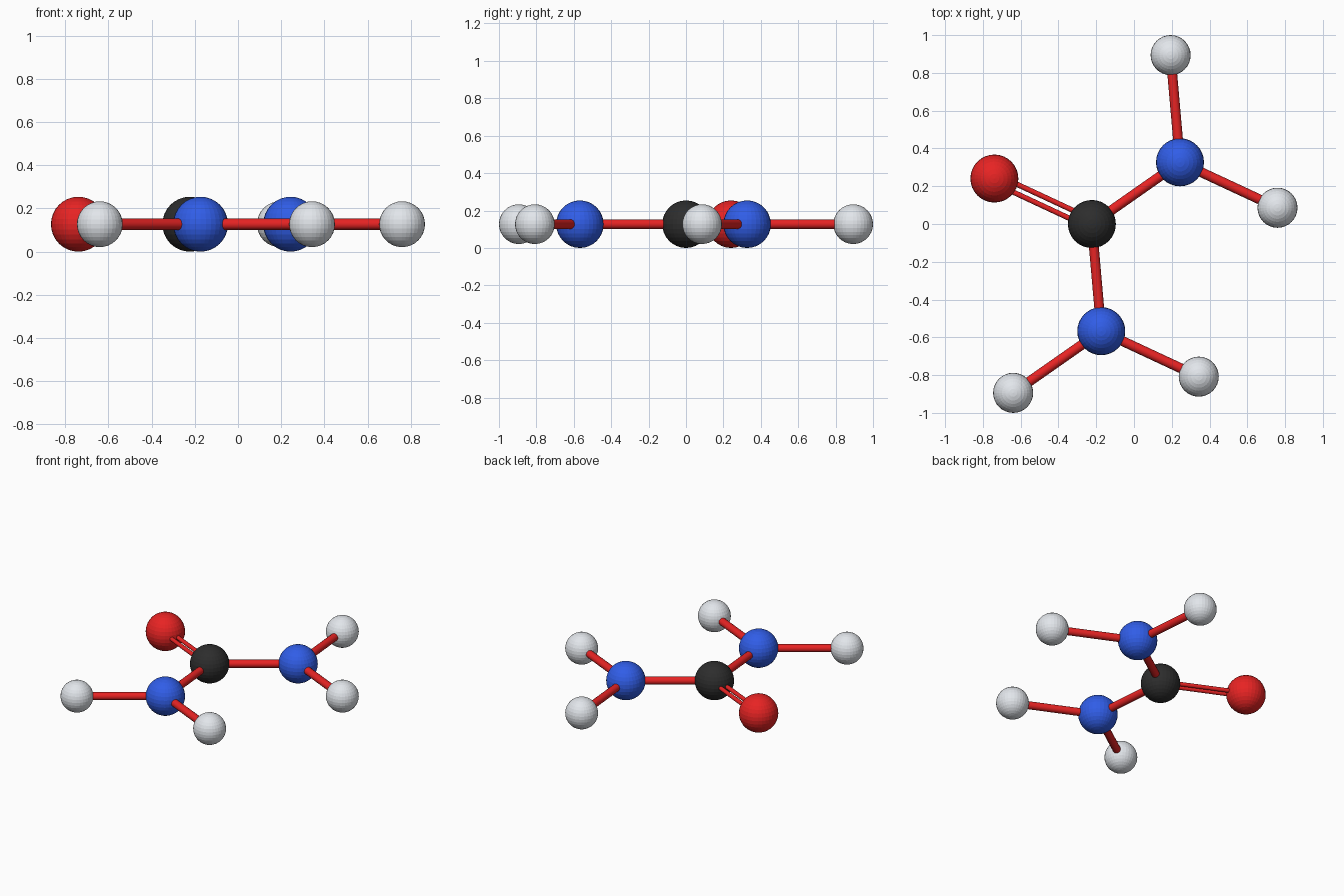
import bpy
from math import radians, cos, sin, pi
from mathutils import Vector

if "Cube" in bpy.data.objects:
    bpy.data.objects.remove(bpy.data.objects["Cube"])

BOND = 0.5695          # centre-to-centre bond length
R_BIG, R_H = 0.127, 0.106


def material(name, rgb):
    m = bpy.data.materials.new(name)
    m.diffuse_color = (*rgb, 1)
    m.use_nodes = True
    m.node_tree.nodes["Principled BSDF"].inputs["Base Color"].default_value = m.diffuse_color
    return m


RED = material("red", (0.8, 0.017, 0.017))
BLUE = material("blue", (0.03, 0.11, 0.8))
BLACK = material("black", (0.026, 0.026, 0.026))
WHITE = material("white", (0.76, 0.79, 0.83))


def atom(name, pos, radius, mat):
    bpy.ops.mesh.primitive_uv_sphere_add(segments=32, ring_count=16, radius=radius, location=pos)
    ob = bpy.context.object
    ob.name = name
    ob.data.materials.append(mat)


def bond(name, a, b, radius=0.026, shift=0.0):
    d = b - a
    side = Vector((-d.y, d.x, 0)).normalized() * shift
    bpy.ops.mesh.primitive_cylinder_add(vertices=16, radius=radius, depth=d.length,
                                        location=(a + b) / 2 + side)
    ob = bpy.context.object
    ob.name = name
    ob.rotation_euler = d.to_track_quat('Z', 'Y').to_euler()
    ob.data.materials.append(RED)
    bpy.ops.object.shade_smooth_by_angle(angle=radians(40))


def step(p, degrees):
    a = radians(degrees)
    return p + BOND * Vector((cos(a), sin(a), 0))


# Central carbon
carbon = Vector((-0.223, 0, R_BIG))
atom("carbon_atom", carbon, R_BIG, BLACK)

# Oxygen on a double bond
oxygen = step(carbon, 155)
atom("oxygen_atom", oxygen, R_BIG, RED)
for i, s in enumerate((-1, 1)):
    bond(f"double_bond_{i + 1}", carbon, oxygen, 0.014, s * 0.023)

# Two nitrogen arms, each with two hydrogens
for arm, angle in (("upper", 35), ("lower", 275)):
    nitrogen = step(carbon, angle)
    atom(f"{arm}_nitrogen_atom", nitrogen, R_BIG, BLUE)
    bond(f"{arm}_nitrogen_bond", carbon, nitrogen)
    for i, turn in enumerate((-60, 60)):
        hydrogen = step(nitrogen, angle + turn)
        atom(f"{arm}_hydrogen_atom_{i + 1}", hydrogen, R_H, WHITE)
        bond(f"{arm}_hydrogen_bond_{i + 1}", nitrogen, hydrogen)
